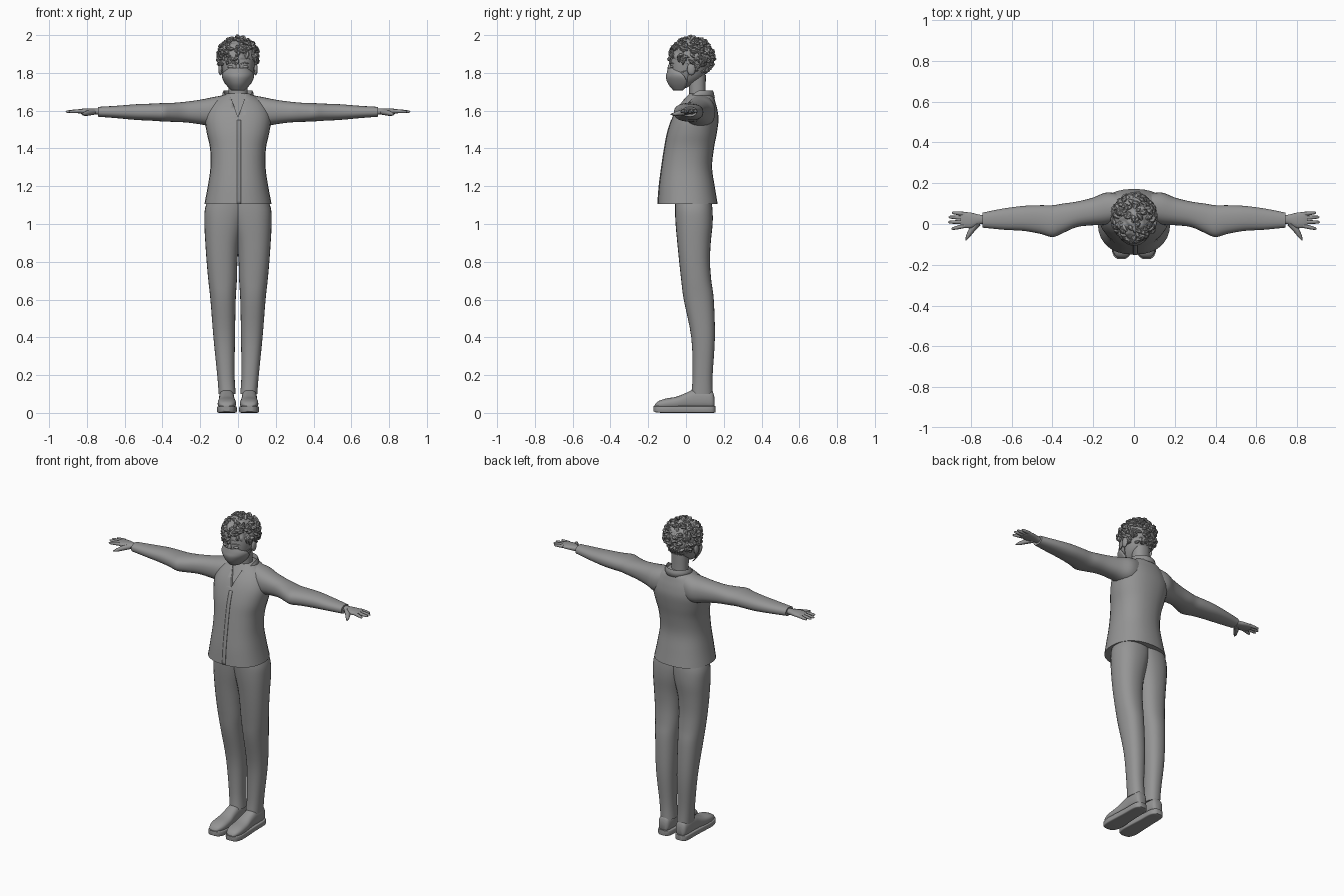
import bpy, bmesh, math, random
from mathutils import Vector, noise

cube = bpy.data.objects.get("Cube")
if cube:
    bpy.data.objects.remove(cube, do_unlink=True)

random.seed(7)
GREY = (0.3, 0.3, 0.3, 1)
grey = bpy.data.materials.new("plain grey")
grey.use_nodes = True
grey.diffuse_color = GREY
grey.node_tree.nodes["Principled BSDF"].inputs["Base Color"].default_value = GREY


def finish(name, bm, angle=45, thickness=0):
    """Turn a bmesh into a shaded object with the shared material."""
    bmesh.ops.recalc_face_normals(bm, faces=bm.faces)
    mesh = bpy.data.meshes.new(name)
    bm.to_mesh(mesh)
    bm.free()
    mesh.materials.append(grey)
    obj = bpy.data.objects.new(name, mesh)
    bpy.context.collection.objects.link(obj)
    bpy.ops.object.select_all(action='DESELECT')
    bpy.context.view_layer.objects.active = obj
    obj.select_set(True)
    bpy.ops.object.shade_smooth_by_angle(angle=math.radians(angle))
    if thickness:
        obj.modifiers.new("thickness", 'SOLIDIFY').thickness = thickness
    return obj


def resample(rows, steps=4):
    """Catmull-Rom interpolation between the section rows."""
    out = []
    for i in range(len(rows) - 1):
        quad = zip(rows[max(i - 1, 0)], rows[i], rows[i + 1], rows[min(i + 2, len(rows) - 1)])
        quad = list(quad)
        for k in range(steps):
            t = k / steps
            out.append([b + t * ((c - a) + t * ((2*a - 5*b + 4*c - d) + t * (3*b - a - 3*c + d))) / 2
                        for a, b, c, d in quad])
    return out + [list(rows[-1])]


def skin(bm, rings, closed=True, caps=True):
    loops = [[bm.verts.new(p) for p in ring] for ring in rings]
    n = len(loops[0])
    for a, b in zip(loops, loops[1:]):
        for i in range(n if closed else n - 1):
            j = (i + 1) % n
            bm.faces.new((a[i], a[j], b[j], b[i]))
    if closed and caps:
        bm.faces.new(loops[0][::-1])
        bm.faces.new(loops[-1])


def loft(name, sections, axis='Z', side=1, power=2.3, n=28):
    """Skin sections (position, low a, high a, low b, high b) along an axis."""
    def signed(v):
        return math.copysign(abs(v) ** (2 / power), v)
    rings = []
    for p, a0, a1, b0, b1 in resample(sections):
        ring = []
        for i in range(n):
            w = math.tau * i / n
            a = (a0 + a1) / 2 + (a1 - a0) / 2 * signed(math.cos(w))
            b = (b0 + b1) / 2 + (b1 - b0) / 2 * signed(math.sin(w))
            x, y, z = {'X': (p, a, b), 'Y': (a, p, b), 'Z': (a, b, p)}[axis]
            ring.append((x * side, y, z))
        rings.append(ring)
    bm = bmesh.new()
    skin(bm, rings)
    return finish(name, bm)


def tube(bm, points, radii, sides=8, flat=1):
    rings = []
    pts = [Vector(p) for p in points]
    for i, p in enumerate(pts):
        along = (pts[min(i + 1, len(pts) - 1)] - pts[max(i - 1, 0)]).normalized()
        ref = Vector((0, 0, 1)) if abs(along.z) < 0.8 else Vector((0, 1, 0))
        u = along.cross(ref).normalized()
        v = u.cross(along)
        rings.append([p + radii[i] * (u * math.cos(math.tau * k / sides)
                                      + v * flat * math.sin(math.tau * k / sides)) for k in range(sides)])
    skin(bm, rings)


def ball(name, centre, size):
    bm = bmesh.new()
    bmesh.ops.create_uvsphere(bm, u_segments=16, v_segments=10, radius=1)
    for v in bm.verts:
        v.co = Vector(c + s * q for c, s, q in zip(centre, size, v.co))
    return finish(name, bm)


# Jacket body with a V neck cut into it
torso = [(z, -w, w, y0, y1) for z, w, y0, y1 in (
    (1.105, .178, -.15, .168), (1.2, .16, -.143, .152), (1.3, .146, -.13, .138),
    (1.4, .148, -.115, .148), (1.48, .165, -.1, .163), (1.55, .175, -.078, .172),
    (1.6, .165, -.055, .167), (1.64, .14, -.028, .157), (1.675, .095, 0, .145),
    (1.69, .06, .01, .12))]
jacket = loft("jacket_body", torso)
bm = bmesh.new()
for corner in ((0, 1.565), (-.055, 1.72), (.055, 1.72)):
    x, z = corner
    bm.verts.new((x, -.3, z))
    bm.verts.new((x, -.058 + (z - 1.565) * .6, z))
bmesh.ops.convex_hull(bm, input=bm.verts)
cutter = finish("neck_cutter", bm)
cutter.hide_render = True
cut = jacket.modifiers.new("neck", 'BOOLEAN')
cut.operation, cut.object, cut.solver = 'DIFFERENCE', cutter, 'EXACT'
bpy.context.view_layer.objects.active = jacket
bpy.ops.object.modifier_apply(modifier="neck")
bpy.data.objects.remove(cutter, do_unlink=True)

# Front placket following the chest
bm = bmesh.new()
skin(bm, [[(x, r[3] - .002, r[0]) for x in (-.006, .016)]
          for r in resample(torso) if r[0] < 1.56], closed=False)
finish("front_placket", bm, thickness=.004)

# Folded collar, open at the front
bm = bmesh.new()
rows = []
for scale, z in ((.85, 1.655), (.93, 1.685), (1, 1.708), (1.07, 1.695), (1.14, 1.668)):
    row = []
    for i in range(33):
        w = math.radians(25 + 310 * i / 32)
        row.append((.076 * scale * math.sin(w), .068 - .074 * scale * math.cos(w),
                    z - .05 * max(0, math.cos(w))))
    rows.append(row)
skin(bm, rows, closed=False)
finish("collar", bm, thickness=.004)

# Neck and head
loft("neck", [(1.6, -.055, .055, .012, .115), (1.68, -.05, .05, .017, .105),
              (1.79, -.052, .052, .01, .105)])
loft("head", [(z, -w, w, y0, y1) for z, w, y0, y1 in (
    (1.712, .02, -.065, -.02), (1.735, .048, -.08, .03), (1.77, .07, -.085, .085),
    (1.81, .083, -.084, .112), (1.86, .09, -.082, .13), (1.91, .086, -.072, .13),
    (1.95, .07, -.045, .105), (1.975, .03, 0, .06))])
ball("nose_bridge", (0, -.084, 1.828), (.011, .013, .02))

# Face mask
bm = bmesh.new()
rows = []
for z, front, w, back in resample([(1.825, -.096, .052, -.055), (1.8, -.102, .08, -.025),
                                  (1.775, -.106, .084, -.005), (1.74, -.094, .066, .005),
                                  (1.708, -.068, .036, -.015)]):
    angles = [math.radians(90 * k / 10) for k in range(-10, 11)]
    rows.append([(w * math.sin(a), back + (front - back) * math.cos(a), z) for a in angles])
skin(bm, rows, closed=False)
finish("face_mask", bm, thickness=.003)

for side, label in ((1, "left"), (-1, "right")):
    # Ear, eyelid, brow and mask straps
    ball(label + "_ear", (side * .093, .028, 1.82), (.011, .022, .033))
    ball(label + "_eyelid", (side * .037, -.073, 1.832), (.019, .01, .008))
    bm = bmesh.new()
    tube(bm, [(side * x, y, z) for x, y, z in ((.015, -.084, 1.848), (.037, -.08, 1.854),
                                             (.06, -.064, 1.848))], (.003, .004, .002))
    finish(label + "_brow", bm)
    bm = bmesh.new()
    for start in ((.08, -.025, 1.803), (.067, .003, 1.745)):
        tube(bm, [(side * start[0], *start[1:]), (side * .09, .015, 1.815),
                  (side * .094, .032, 1.845)], (.003,) * 3, sides=6)
    finish(label + "_mask_strap", bm)

    # Sleeve from shoulder to cuff
    loft(label + "_sleeve", [
        (.04, .02, .14, 1.52, 1.688), (.13, -.002, .155, 1.515, 1.672),
        (.2, -.006, .13, 1.528, 1.658), (.28, -.015, .11, 1.538, 1.647),
        (.35, -.045, .1, 1.541, 1.641), (.4, -.064, .092, 1.543, 1.64),
        (.46, -.048, .092, 1.547, 1.637), (.54, -.034, .089, 1.551, 1.634),
        (.64, -.028, .076, 1.56, 1.626), (.742, -.018, .056, 1.568, 1.62)], 'X', side)

    # Hand: palm, four fingers and a thumb
    loft(label + "_palm", [(.72, .002, .042, 1.578, 1.612), (.76, -.002, .046, 1.58, 1.612),
                           (.8, -.02, .056, 1.582, 1.612), (.835, -.018, .058, 1.584, 1.609),
                           (.852, -.012, .054, 1.588, 1.605)], 'X', side)
    bm = bmesh.new()
    for y0, y1, tip in ((.049, .056, .893), (.03, .034, .91), (.01, .009, .912), (-.009, -.024, .895)):
        path = [(side * (.83 + (tip - .83) * t), y0 + (y1 - y0) * t, 1.598 - .004 * t)
                for t in (0, .5, .9, 1)]
        tube(bm, path, (.0105, .0095, .007, .002))
    tube(bm, [(side * x, y, z) for x, y, z in ((.765, .005, 1.594), (.795, -.028, 1.588),
                                             (.815, -.06, 1.582), (.825, -.08, 1.58))],
         (.016, .015, .01, .003))
    finish(label + "_fingers", bm)

    # Trouser leg, overlapping its twin at the hips
    loft(label + "_trouser_leg", [
        (.1, .012, .102, .028, .142), (.2, .018, .11, .035, .141), (.4, .016, .13, .028, .153),
        (.6, .012, .146, -.012, .147), (.7, .006, .157, -.025, .134), (.8, .003, .166, -.036, .127),
        (.9, -.006, .173, -.046, .131), (1, -.03, .178, -.055, .141),
        (1.08, -.05, .175, -.058, .14), (1.15, -.05, .15, -.055, .13)], side=side)

    # Shoe upper and sole
    loft(label + "_shoe", [
        (-.166, .045, .078, .03, .042), (-.15, .025, .096, .025, .06), (-.11, .012, .107, .02, .075),
        (-.05, .012, .106, .02, .086), (0, .018, .101, .02, .106), (.045, .02, .1, .02, .124),
        (.1, .02, .1, .02, .124), (.138, .026, .095, .02, .115), (.15, .04, .082, .03, .085)],
        'Y', side, 2.5)
    loft(label + "_sole", [
        (-.172, .045, .08, .008, .036), (-.155, .022, .1, .002, .036), (-.11, .007, .111, 0, .036),
        (-.04, .009, .109, 0, .036), (.04, .014, .105, 0, .036), (.11, .015, .104, 0, .036),
        (.142, .024, .097, 0, .036), (.156, .042, .08, .003, .036)], 'Y', side, 7)

# Hair: a lumpy cap covered in short curls
CENTRE, SIZE = Vector((0, .03, 1.885)), Vector((.1, .112, .1))


def in_hair(p):
    return p.z > (1.87 if p.y < -.03 else 1.845 if p.y < .05 else 1.795)


bm = bmesh.new()
bmesh.ops.create_icosphere(bm, subdivisions=5, radius=1)
for v in bm.verts:
    p = CENTRE + v.co * SIZE
    lump = 1 + .09 * noise.noise(p * 38) if in_hair(p) else .72
    v.co = CENTRE + v.co * SIZE * lump
finish("hair_cap", bm)

bm = bmesh.new()
made = 0
while made < 210:
    d = Vector(random.gauss(0, 1) for _ in range(3)).normalized()
    root = CENTRE + d * SIZE
    if not in_hair(root):
        continue
    made += 1
    swing = Vector(random.gauss(0, 1) for _ in range(3)) + Vector((0, 0, -.5))
    swing = (swing - d * swing.dot(d)).normalized()
    length, lift = random.uniform(.025, .045), random.uniform(.007, .016)
    path = [root - d * .006 + swing * length * t + d * lift * math.sin(2.6 * t)
            for t in (0, .25, .5, .75, 1)]
    tube(bm, path, (.008, .012, .012, .008, .001), sides=6, flat=.8)
finish("hair_curls", bm, angle=35)
